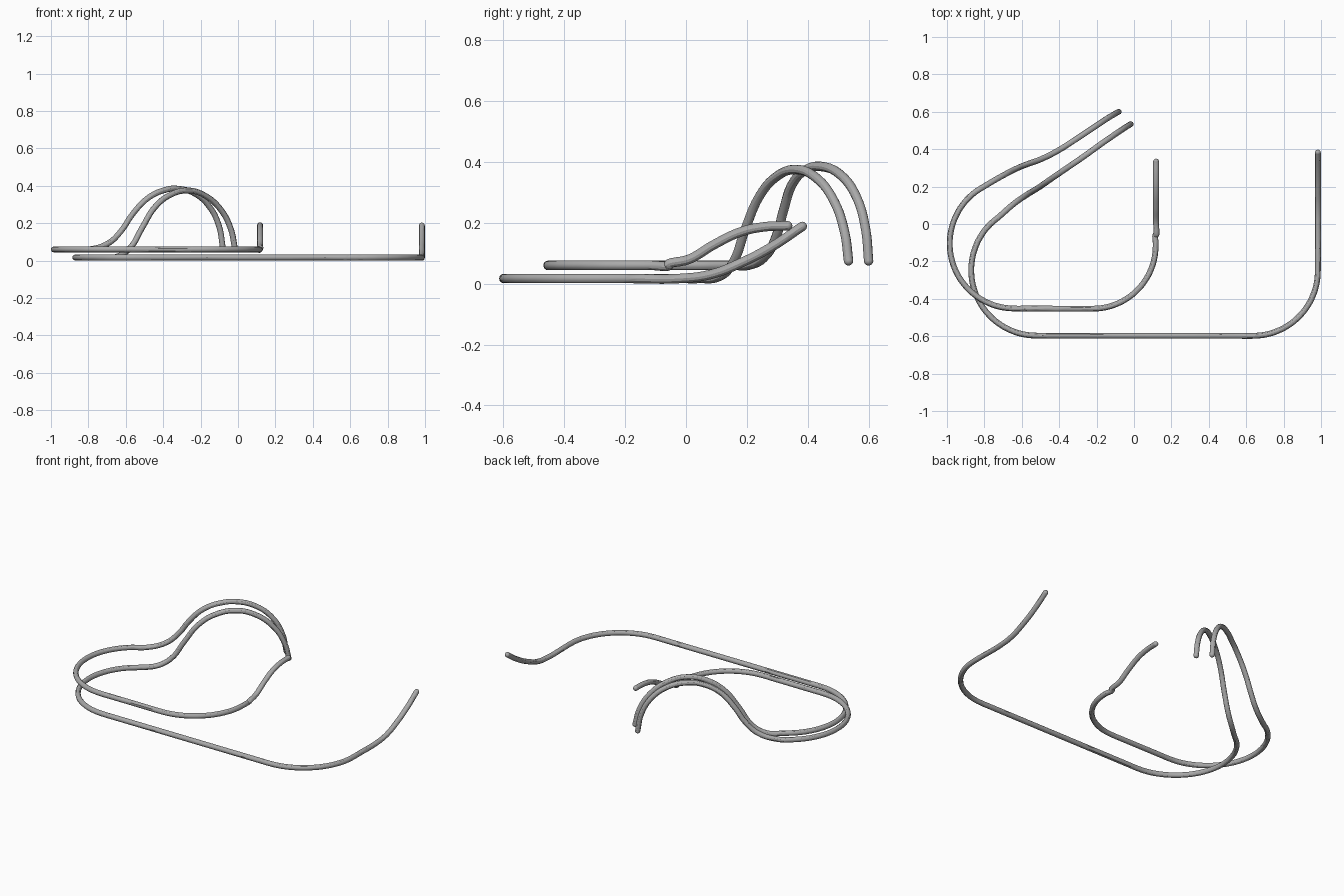
import bpy
from math import sin, cos, radians
from mathutils import Vector

cube = bpy.data.objects.get("Cube")
if cube:
    bpy.data.objects.remove(cube, do_unlink=True)

RADIUS = 0.0155

steel = bpy.data.materials.new("grey steel")
steel.use_nodes = True
GREY = (0.4, 0.4, 0.4, 1)
steel.diffuse_color = GREY
steel.node_tree.nodes["Principled BSDF"].inputs["Base Color"].default_value = GREY


def bend(cx, cy, z, r, start, end, lead_out=True, steps=8):
    """Flat clockwise bend with short straight leads, so neighbouring runs stay straight."""
    def at(a):
        return Vector((cx + r * cos(a), cy + r * sin(a), z))

    def along(a):
        return Vector((sin(a), -cos(a), 0))

    a0, a1 = radians(start), radians(end)
    pts = [at(a0 + (a1 - a0) * i / steps) for i in range(steps + 1)]
    pts.insert(0, pts[0] - along(a0) * 0.06)
    if lead_out:
        pts.append(pts[-1] + along(a1) * 0.06)
    return pts


def rod(name, points):
    # round tube along a smooth path
    data = bpy.data.curves.new(name, "CURVE")
    data.dimensions = "3D"
    data.bevel_depth = RADIUS
    data.bevel_resolution = 4
    data.resolution_u = 6
    data.use_fill_caps = True
    spline = data.splines.new("BEZIER")
    spline.bezier_points.add(len(points) - 1)
    for knot, p in zip(spline.bezier_points, points):
        knot.co = p
        knot.handle_left_type = knot.handle_right_type = "AUTO"
    data.materials.append(steel)
    obj = bpy.data.objects.new(name, data)
    bpy.context.collection.objects.link(obj)
    bpy.ops.object.select_all(action="DESELECT")
    obj.select_set(True)
    bpy.context.view_layer.objects.active = obj
    bpy.ops.object.convert(target="MESH")
    bpy.ops.object.shade_smooth_by_angle()
    # rounded tips
    for side, p in (("first", points[0]), ("last", points[-1])):
        bpy.ops.mesh.primitive_uv_sphere_add(segments=16, ring_count=8, radius=RADIUS, location=p)
        tip = bpy.context.object
        tip.name = f"{name}_{side}_tip"
        tip.data.materials.append(steel)
        bpy.ops.object.shade_smooth()


# long lower rod: rising end, two floor bends, then the arch
LOW = 0.017
long_end = [(0.983, 0.382, 0.188), (0.983, 0.28, 0.12), (0.983, 0.18, 0.068),
            (0.983, 0.08, 0.03), (0.983, -0.02, LOW)]
long_arch = [(-0.64, 0.11, 0.024), (-0.575, 0.155, 0.07), (-0.51, 0.195, 0.18),
             (-0.445, 0.24, 0.285), (-0.365, 0.295, 0.35), (-0.27, 0.36, 0.375),
             (-0.18, 0.425, 0.35), (-0.09, 0.487, 0.27), (-0.037, 0.522, 0.165),
             (-0.018, 0.534, 0.075)]
rod("long_rod", long_end
    + bend(0.635, -0.25, LOW, 0.348, 0, -90)
    + bend(-0.52, -0.247, LOW, 0.35, -90, -235, lead_out=False, steps=12)
    + long_arch)

# short upper rod, same scheme, resting on the long one
HIGH = 0.06
short_end = [(0.118, 0.334, 0.19), (0.118, 0.26, 0.187), (0.118, 0.18, 0.17),
             (0.118, 0.09, 0.127), (0.118, 0.01, 0.08), (0.118, -0.06, 0.062)]
short_arch = [(-0.69, 0.265, 0.095), (-0.62, 0.3, 0.165), (-0.57, 0.32, 0.24),
              (-0.485, 0.352, 0.332), (-0.39, 0.402, 0.378), (-0.325, 0.444, 0.385),
              (-0.23, 0.507, 0.358), (-0.15, 0.56, 0.285), (-0.1, 0.59, 0.18),
              (-0.082, 0.6, 0.075)]
rod("short_rod", short_end
    + bend(-0.222, -0.115, HIGH, 0.338, 0, -90)
    + bend(-0.638, -0.105, HIGH, 0.347, -90, -243, lead_out=False, steps=12)
    + short_arch)
